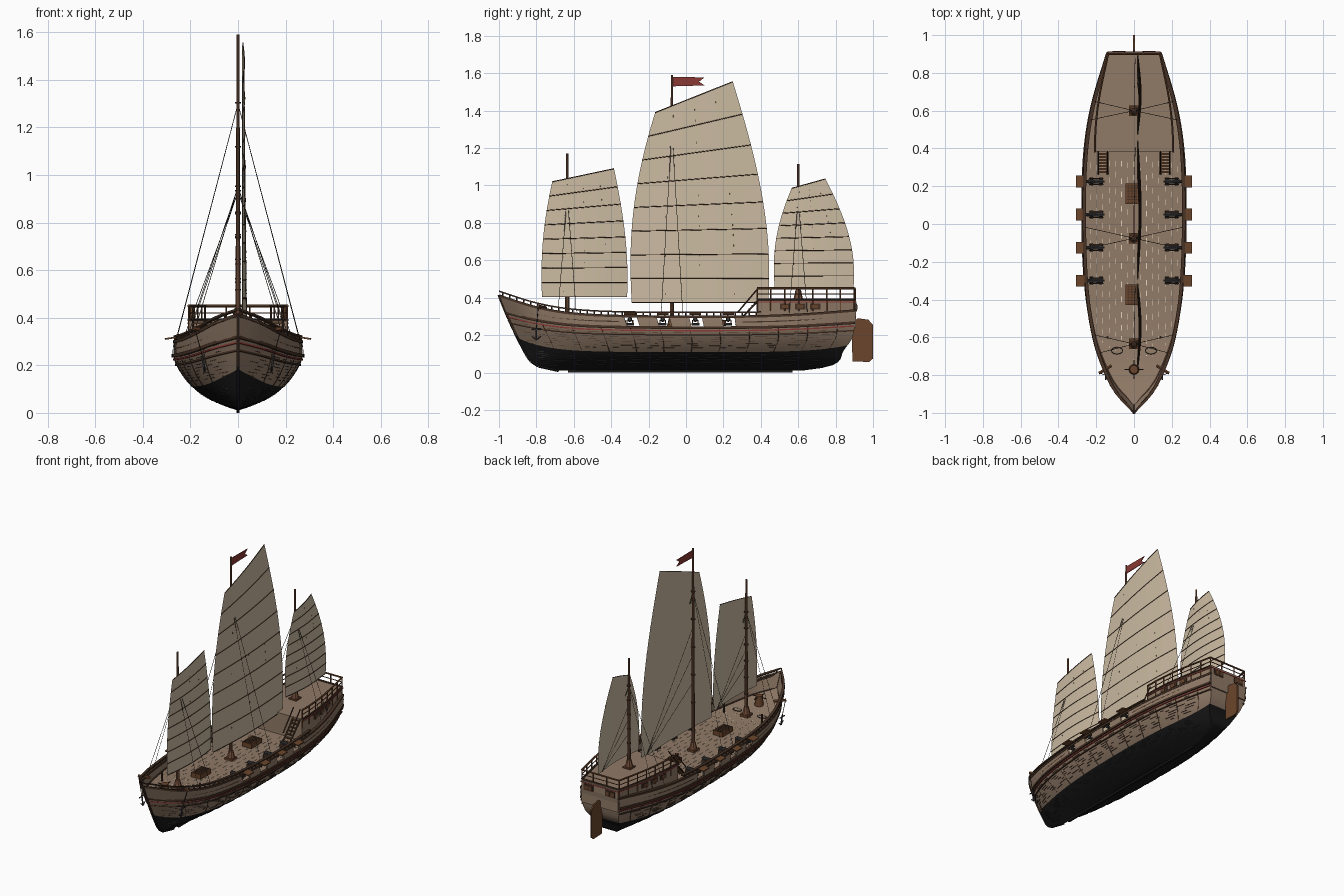
import bpy, bmesh, math, random
from mathutils import Vector, Matrix

random.seed(4)
if "Cube" in bpy.data.objects:
    bpy.data.objects.remove(bpy.data.objects["Cube"])

COLOURS = {
    "plank_wood": (.28, .195, .135), "dark_wood": (.062, .032, .019),
    "brown_wood": (.145, .06, .025), "mast_wood": (.19, .085, .045), "black_tar": (.009, .009, .009),
    "red_paint": (.25, .04, .033), "sail_cloth": (.6, .497, .36),
    "iron": (.042, .042, .043), "rope": (.04, .032, .025), "pale_caulk": (.8, .68, .5),
}
MATS = {}
for key, rgb in COLOURS.items():
    m = bpy.data.materials.new(key)
    m.use_nodes = True
    m.diffuse_color = (*rgb, 1)
    bsdf = m.node_tree.nodes["Principled BSDF"]
    bsdf.inputs["Base Color"].default_value = (*rgb, 1)
    bsdf.inputs["Roughness"].default_value = .8
    MATS[key] = m

PARTS = {}


def part(name, mat):
    return PARTS.setdefault(name, (bmesh.new(), mat))[0]


def box(bm, centre, size, tilt=0):
    mat = Matrix.Translation(centre) @ Matrix.Rotation(tilt, 4, 'Y') @ Matrix.Diagonal((*size, 1))
    bmesh.ops.create_cube(bm, size=1, matrix=mat)


def rod(bm, a, b, r, r2=None, sides=6):
    a, b = Vector(a), Vector(b)
    d = b - a
    mat = Matrix.Translation((a + b) / 2) @ d.to_track_quat('Z', 'Y').to_matrix().to_4x4()
    bmesh.ops.create_cone(bm, cap_ends=True, segments=sides, radius1=r,
                          radius2=r if r2 is None else r2, depth=d.length, matrix=mat)


def grid(bm, rows):
    vs = [[bm.verts.new(p) for p in row] for row in rows]
    for r, q in zip(vs, vs[1:]):
        for i in range(len(r) - 1):
            bm.faces.new((r[i], r[i + 1], q[i + 1], q[i]))


def sweep(bm, rings):
    vs = [[bm.verts.new(p) for p in ring] for ring in rings]
    n = len(vs[0])
    for r, q in zip(vs, vs[1:]):
        for i in range(n):
            bm.faces.new((r[i], r[(i + 1) % n], q[(i + 1) % n], q[i]))
    bm.faces.new(vs[0])
    bm.faces.new(vs[-1])


def curve(*pts):
    """Smooth curve through the given points."""
    def slope(i):
        a, b = pts[max(i - 1, 0)], pts[min(i + 1, len(pts) - 1)]
        return (b[1] - a[1]) / (b[0] - a[0])

    def f(x):
        x = min(max(x, pts[0][0]), pts[-1][0])
        i = next(k for k in range(len(pts) - 1) if x <= pts[k + 1][0])
        (xa, ya), (xb, yb) = pts[i], pts[i + 1]
        h = xb - xa
        s = (x - xa) / h
        e = s * s * (3 - 2 * s)
        return (ya + (yb - ya) * e + h * slope(i) * s * (1 - s) ** 2
                - h * slope(i + 1) * s * s * (1 - s))
    return f


# Hull shape: u runs bow to stern, t runs keel to sheer
beam = curve((0, 0), (.05, .09), (.1, .145), (.2, .213), (.35, .257), (.55, .27),
             (.72, .26), (.85, .222), (1, .14))
section = curve((0, 0), (.06, .2), (.2, .52), (.4, .77), (.68, .97), (.82, 1), (1, .985))
sheer = curve((-1, .415), (-.8, .352), (-.6, .318), (-.3, .304), (.3, .302), (.6, .312), (.91, .335))
stem = curve((0, -.68), (.05, -.77), (.15, -.83), (.3, -.865), (.7, -.945), (1, -1))
stern = curve((0, .62), (.06, .75), (.15, .815), (.32, .84), (.55, .89), (1, .91))
KEEL, DECK = .01, .8


def hull(u, t, side=1, dz=0):
    y = stem(t) + (stern(t) - stem(t)) * u
    return Vector((side * beam(u) * section(t), y, KEEL + (sheer(y) - KEEL) * t + dz))


def water(u):
    """Top of the tarred bottom, rising towards both ends."""
    return .34 + .13 * (1 - u) ** 14 + .08 * u ** 14


def at_y(y):
    return (y + 1) / 1.91


def steps(a, b, n):
    return [a + (b - a) * i / n for i in range(n + 1)]


def strake(bm, t, h, d, u0=0, u1=1, n=40, dz=0, inner=.004):
    for s in (-1, 1):
        rings = []
        for u in steps(u0, u1, n):
            p = hull(u, t, 1, dz)
            a, b = max(0, p.x - inner), p.x + d
            rings.append([(s * x, p.y, p.z + z) for x, z in ((a, -h / 2), (b, -h / 2), (b, h / 2), (a, h / 2))])
        sweep(bm, rings)


# Hull shells with transom
for name, mat, low in (("hull_bottom", "black_tar", True), ("hull_planking", "plank_wood", False)):
    bm = part(name, mat)

    def level(u, k):
        return water(u) * k if low else water(u) + (DECK - water(u)) * k

    for s in (-1, 1):
        grid(bm, [[hull(u, level(u, k), s) for u in steps(0, 1, 60)] for k in steps(0, 1, 9)])
    grid(bm, [[hull(1, level(1, k), s) for s in (-1, 1)] for k in steps(0, 1, 9)])
grid(part("main_deck", "plank_wood"), [[hull(u, DECK, s) for s in (-1, 1)] for u in steps(0, 1, 60)])

# Bulwark, left open at the gun ports
PORTS = (-.3, -.125, .05, .225)
bulwark = part("bulwark", "plank_wood")
edges = [0] + [at_y(y + d) for y in PORTS for d in (-.034, .034)] + [1]
for a, b in zip(edges[::2], edges[1::2]):
    for s in (-1, 1):
        grid(bulwark, [[hull(u, t, s) for u in steps(a, b, 16)] for t in (DECK, .9, 1)])
grid(bulwark, [[hull(1, t, s) for s in (-1, 1)] for t in (DECK, 1)])

# Wales, rails and painted band
trim = part("wales_and_rails", "dark_wood")
for t, h, d in ((.99, .013, .008), (.79, .014, .009), (.66, .008, .006)):
    strake(trim, t, h, d, inner=.012)
for a, b in ((0, .33), (.68, 1)):
    strake(trim, .89, .006, .005, a, b, 16)
strake(trim, 1, .008, .006, 0, at_y(.4), dz=.02, inner=.012)
strake(part("painted_band", "red_paint"), .735, .007, .006)
for u in steps(.01, .72, 36):
    for s in (-1, 1):
        rod(trim, hull(u, 1, s), hull(u, 1, s, .02), .004)
tar = part("keel", "black_tar")
for a, b in zip(steps(0, 1, 14), steps(0, 1, 14)[1:]):
    rod(trim if a > .45 else tar, hull(0, a), hull(0, b), .008)
box(tar, (0, -.03, .008), (.014, 1.2, .016))

# Plank seams, frames and deck caulking
for name, mat, low, high, n in (("hull_seams", "dark_wood", .42, .77, 9), ("bottom_seams", "iron", .08, .3, 7)):
    for t in steps(low, high, n):
        u = random.uniform(.02, .06)
        while u < .93:
            length = random.uniform(.012, .04)
            strake(part(name, mat), t, .0022, .002, u, u + length, 3)
            u += length + random.uniform(.02, .06)
for u in steps(.1, .95, 10):
    for s in (-1, 1):
        ts = steps(water(u), .78, 5)
        for a, b in zip(ts, ts[1:]):
            rod(part("hull_seams", "dark_wood"), hull(u, a, s), hull(u, b, s), .002, sides=4)
caulk = part("deck_caulking", "pale_caulk")
for i in range(-7, 8):
    y = -.9 + random.random() * .05
    while y < .35:
        if abs(i * .033) < beam(at_y(y)) - .03:
            box(caulk, (i * .033, y, hull(at_y(y), DECK).z + .001), (.003, .03, .003))
        y += random.uniform(.05, .1)

# Guns, carriages and port lids
guns, wood = part("guns", "iron"), part("carriages_and_lids", "brown_wood")
for y in PORTS:
    for s in (-1, 1):
        rod(guns, (s * .165, y, .283), (s * .262, y, .285), .013, .009, 10)
        rod(guns, (s * .155, y, .283), (s * .165, y, .283), .006)
        for d in (-.015, .015):
            box(trim, (s * .2, y + d, .267), (.075, .006, .026))
        for x in (.175, .225):
            rod(guns, (s * x, y - .021, .258), (s * x, y + .021, .258), .007, sides=8)
        box(wood, (s * .285, y, .314), (.046, .062, .007), s * .15)


# Aft cabin with raised deck and railings
def cabin_x(y):
    return beam(at_y(y)) - .052 + .047 * (y - .38) / .53


def cabin_ring(y, z0, z1, out=0):
    c = cabin_x(y) + out
    return [(-c, y, z0), (c, y, z0), (c, y, z1), (-c, y, z1)]


cabin_ys = steps(.38, .9, 7)
rails = part("cabin_rails", "brown_wood")
sweep(part("aft_cabin", "plank_wood"), [cabin_ring(y, .24, .387) for y in cabin_ys + [.91]])
sweep(part("cabin_band", "red_paint"), [cabin_ring(y, .373, .379, .004) for y in steps(.385, .912, 10)])
for y in cabin_ys:
    for s in (-1, 1):
        rod(rails, (s * cabin_x(y), y, .33), (s * cabin_x(y), y, .45), .004)
for z, r, bm in ((.39, .006, trim), (.42, .003, rails), (.45, .006, rails)):
    for a, b in zip(cabin_ys, cabin_ys[1:]):
        for s in (-1, 1):
            rod(bm, (s * cabin_x(a), a, z), (s * cabin_x(b), b, z), r)
    rod(bm, (-cabin_x(.9), .9, z), (cabin_x(.9), .9, z), r)
for s in (-1, 1):
    rod(rails, (s * .05, .905, .33), (s * .05, .905, .45), .004)
panes = part("cabin_windows", "dark_wood")
for y in (.53, .61, .69):
    sweep(panes, [cabin_ring(y + d, .338, .368, .003) for d in (-.028, .028)])
    sweep(wood, [cabin_ring(y + d, .345, .362, .005) for d in (-.016, .016)])
for x in (-.08, .08):
    box(panes, (x, .912, .35), (.07, .006, .04))
    for d in (-.016, .016):
        box(wood, (x + d, .914, .35), (.022, .006, .024))

# Stairs to the raised deck
stairs = part("stairs", "brown_wood")
for s in (-1, 1):
    for i in range(7):
        box(stairs, (s * .165, .275 + i * .016, .268 + i * .018), (.048, .011, .006))
    for x in (.14, .19):
        rod(trim, (s * x, .265, .255), (s * x, .385, .385), .005)
        rod(trim, (s * x, .275, .32), (s * x, .385, .45), .004)

# Hatches with gratings
for y in (.16, -.375):
    box(part("hatches", "brown_wood"), (-.01, y, .263), (.07, .11, .03))
    for i in range(-3, 4):
        box(trim, (-.01, y + i * .015, .279), (.055, .004, .004))
    for x in (-.03, -.01, .01):
        box(trim, (x, y, .279), (.004, .1, .004))

# Masts, sails and rigging
masts, cloth = part("masts", "mast_wood"), part("sails", "sail_cloth")
battens, ropes = part("battens", "dark_wood"), part("rigging", "rope")


def rig(mast_y, base, top, apex, luff, leech, foot, head, rise, bulge, spread):
    rod(masts, (0, mast_y, base), (0, mast_y, top), .012, .006, 10)
    rod(masts, (0, mast_y, base), (0, mast_y, base + .06), .028, .015, 8)
    box(wood, (0, mast_y, base + .008), (.055, .055, .016))

    def cloth_point(w, v, out=0):
        swell = bulge * math.sin(math.pi * v)
        a = luff[0] + (luff[1] - luff[0]) * v * v - swell
        b = leech[0] + (leech[1] - leech[0]) * v * v + swell
        x = .018 + .018 * math.sin(math.pi * w) * (1 - .6 * v) + out
        return Vector((x, a + (b - a) * w, foot + (head - foot) * v + rise * w * v ** 2.5))

    across = steps(0, 1, 8)
    grid(cloth, [[cloth_point(w, v) for w in across] for v in steps(0, 1, 24)])
    # Battens and stitching on the outer face of the cloth
    for v in steps(0, 1, 8):
        for a, b in zip(across, across[1:]):
            rod(battens, cloth_point(a, v, .002), cloth_point(b, v, .002), .0024)
    for w in (.25, .5, .75):
        for v in steps(.04, .94, 18):
            if random.random() < .5:
                rod(battens, cloth_point(w, v, .001), cloth_point(w, v + .01, .001), .0013, sides=4)
    # Shrouds to both sides and sheets to the lower aft corner
    for s in (-1, 1):
        for d in (-spread, spread):
            y = mast_y + d
            rod(ropes, (0, mast_y, apex), (s * (beam(at_y(y)) - .01), y, sheer(y) + .01), .0014, sides=4)
    for h in (.35, .55, .75):
        rod(ropes, (0, mast_y, foot + (apex - foot) * h), cloth_point(.95, .02, -.015), .0014, sides=4)
    for z in steps(foot, apex, 5):
        rod(trim, (0, mast_y, z), (0, mast_y, z + .006), .0135, sides=10)


rig(-.635, .26, 1.17, .95, (-.77, -.715), (-.315, -.385), .405, 1.02, .07, .008, .048)
rig(-.075, .24, 1.59, 1.3, (-.29, -.165), (.44, .25), .375, 1.39, .165, .02, .058)
rig(.6, .38, 1.115, .93, (.475, .565), (.895, .745), .45, .985, .05, .015, .048)

# Swallow-tailed pennant
flag = [(-.07, 1.53), (.1, 1.535), (.07, 1.555), (.1, 1.578), (-.07, 1.58)]
sweep(part("pennant", "red_paint"), [[(x, y, z) for y, z in flag] for x in (-.002, .002)])

# Rudder
blade = [(.885, .27), (.89, .06), (.98, .056), (1, .075), (1, .255), (.975, .282), (.92, .29)]
sweep(part("rudder", "brown_wood"), [[(x, y, z) for y, z in blade] for x in (-.005, .005)])

# Foredeck gear: capstan, catheads, anchors and rope coils
rod(wood, (0, -.77, .28), (0, -.77, .345), .028, .022, 12)
rod(trim, (-.05, -.77, .335), (.05, -.77, .335), .004)
rod(trim, (0, -.82, .335), (0, -.72, .335), .004)
anchors = part("anchors", "iron")
for s in (-1, 1):
    rod(wood, (s * .12, -.75, .345), (s * .185, -.79, .355), .009)
    rod(ropes, (s * .18, -.79, .35), (s * .15, -.8, .24), .002)
    rod(anchors, (s * .15, -.8, .24), (s * .14, -.8, .175), .005)
    rod(anchors, (s * .15, -.825, .23), (s * .15, -.775, .23), .004)
    for d in (-1, 1):
        rod(anchors, (s * .14, -.8, .175), (s * .14, -.8 + d * .025, .195), .005, .002)
    z = hull(at_y(-.67), DECK).z + .004
    ring = [(s * .09 + .03 * math.cos(a), -.67 + .018 * math.sin(a), z) for a in steps(0, math.tau, 12)]
    for a, b in zip(ring, ring[1:]):
        rod(ropes, a, b, .003)
    rod(trim, (s * .14, -.6, .26), (s * .14, -.6, .32), .007)

# Turn the collected parts into objects
for name, (bm, mat) in PARTS.items():
    bmesh.ops.remove_doubles(bm, verts=bm.verts, dist=.00001)
    bmesh.ops.recalc_face_normals(bm, faces=bm.faces)
    me = bpy.data.meshes.new(name)
    bm.to_mesh(me)
    bm.free()
    me.materials.append(MATS[mat])
    ob = bpy.data.objects.new(name, me)
    bpy.context.collection.objects.link(ob)
    ob.select_set(True)
    bpy.context.view_layer.objects.active = ob
    if name in ("bulwark", "sails"):
        mod = ob.modifiers.new("thickness", 'SOLIDIFY')
        mod.thickness, mod.offset, mod.use_rim = (.01 if name == "bulwark" else .003), 0, False
bpy.ops.object.shade_smooth_by_angle(angle=math.radians(35))
